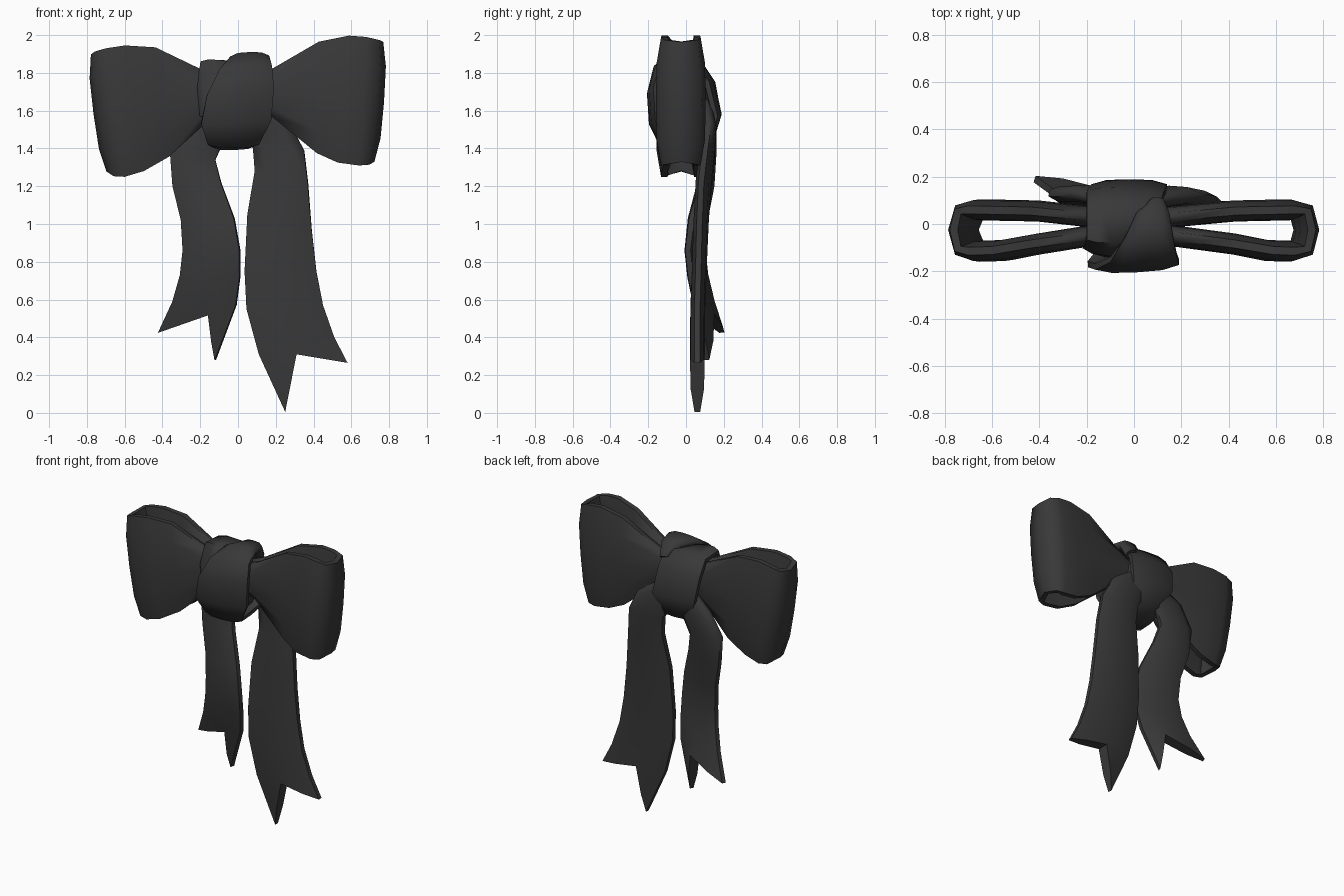
import bpy, bmesh
from mathutils import Vector

mat = bpy.data.materials.new("dark_fabric")
mat.diffuse_color = (0.04, 0.04, 0.04, 1)


def finish(obj):
    obj.data.materials.append(mat)
    bpy.ops.object.select_all(action='DESELECT')
    obj.select_set(True)
    bpy.context.view_layer.objects.active = obj
    bpy.ops.object.shade_smooth_by_angle(angle=1.15)


def ribbon(name, stations, t, notch=None):
    """Thick padded strip; each station is its two edge points (a, b).
    notch pulls the middle of the last station up into a forked end."""
    st = [(Vector(a), Vector(b)) for a, b in stations]
    mids = [(a + b) / 2 for a, b in st]
    bm = bmesh.new()
    rings = []
    last = len(st) - 1
    for i, (a, b) in enumerate(st):
        tangent = mids[min(i + 1, last)] - mids[max(i - 1, 0)]
        n = tangent.cross(b - a).normalized()
        m = Vector(notch) if notch and i == last else mids[i]
        line = [(a, .4), (a.lerp(m, .4), .95), (m, 1.05), (b.lerp(m, .4), .95), (b, .4)]
        pts = [p + n * t / 2 * k for p, k in line]
        pts += [p - n * t / 2 * k for p, k in reversed(line)]
        rings.append([bm.verts.new(p) for p in pts])
    for r, s in zip(rings, rings[1:]):
        for j in range(10):
            k = (j + 1) % 10
            bm.faces.new((r[j], r[k], s[k], s[j]))
    for r in (rings[0], rings[-1]):
        for j in range(4):
            bm.faces.new((r[j], r[j + 1], r[8 - j], r[9 - j]))
    bmesh.ops.recalc_face_normals(bm, faces=bm.faces)
    me = bpy.data.meshes.new(name)
    bm.to_mesh(me)
    bm.free()
    obj = bpy.data.objects.new(name, me)
    bpy.context.collection.objects.link(obj)
    finish(obj)


# Bow loops: top x,z and bottom x,z along the ribbon, out in front and back behind
DEPTH = [(-.03, .02), (-.052, .032), (-.085, .055), (-.112, .058), (-.115, .06), (-.105, .053)]


def bow_loop(name, rows, tip):
    def side(k):
        return [((xt, d[k], zt), (xb, d[k], zb))
                for (xt, zt, xb, zb), d in zip(rows, DEPTH)]
    xt, zt, xb, zb = tip
    ribbon(name, side(0) + [((xt, -.025, zt), (xb, -.025, zb))] + side(1)[::-1], .085)


bow_loop("right_loop", [(.05, 1.77, .05, 1.6), (.18, 1.82, .18, 1.57), (.43, 1.965, .42, 1.375),
                        (.59, 1.997, .53, 1.325), (.68, 1.99, .64, 1.31), (.735, 1.975, .68, 1.315)],
         (.752, 1.965, .705, 1.33))
bow_loop("left_loop", [(-.05, 1.77, -.05, 1.6), (-.2, 1.82, -.2, 1.51), (-.44, 1.935, -.37, 1.355),
                       (-.60, 1.945, -.50, 1.28), (-.70, 1.93, -.60, 1.25), (-.745, 1.915, -.645, 1.255)],
         (-.762, 1.90, -.68, 1.28))

# Tails with forked ends
ribbon("left_tail", [
    ((-.12, .10, 1.64), (.02, .10, 1.5)),
    ((-.27, .13, 1.53), (-.08, .12, 1.43)),
    ((-.36, .13, 1.38), (-.12, .115, 1.34)),
    ((-.345, .125, 1.2), (-.09, .085, 1.22)),
    ((-.30, .095, 1.02), (-.02, .03, 1.03)),
    ((-.29, .085, .86), (.01, .01, .86)),
    ((-.305, .1, .73), (.01, .025, .72)),
    ((-.345, .135, .59), (-.01, .055, .57)),
    ((-.42, .19, .425), (-.12, .11, .28))], .072, (-.148, .115, .52))
ribbon("right_tail", [
    ((-.02, .10, 1.55), (.10, .10, 1.66)),
    ((.03, .125, 1.48), (.27, .12, 1.54)),
    ((.08, .125, 1.40), (.35, .10, 1.39)),
    ((.09, .115, 1.28), (.37, .08, 1.22)),
    ((.05, .09, 1.05), (.39, .07, .97)),
    ((.035, .075, .75), (.415, .065, .75)),
    ((.045, .065, .55), (.45, .06, .57)),
    ((.11, .06, .31), (.51, .06, .40)),
    ((.25, .06, .005), (.58, .06, .265))], .075, (.31, .06, .31))

# Knot: one band spiralling around the centre
ribbon("knot_band", [
    ((-.20, -.09, 1.57), (-.04, -.12, 1.55)),
    ((-.215, -.09, 1.72), (-.02, -.11, 1.75)),
    ((-.20, -.06, 1.85), (.0, -.06, 1.83)),
    ((-.20, .07, 1.84), (.11, .05, 1.83)),
    ((-.20, .13, 1.74), (.12, .11, 1.75)),
    ((-.18, .155, 1.59), (.14, .155, 1.57)),
    ((-.13, .12, 1.46), (.11, .12, 1.46)),
    ((-.14, .0, 1.42), (.10, .0, 1.43)),
    ((-.16, -.12, 1.43), (.11, -.11, 1.43)),
    ((-.195, -.17, 1.53), (.175, -.15, 1.55)),
    ((-.165, -.18, 1.68), (.19, -.16, 1.72)),
    ((-.10, -.15, 1.81), (.18, -.13, 1.83)),
    ((-.04, -.06, 1.875), (.165, -.05, 1.88)),
    ((.01, .04, 1.87), (.15, .04, 1.87)),
    ((.06, .09, 1.80), (.13, .08, 1.78))], .065)

# Core filling the knot
bpy.ops.mesh.primitive_uv_sphere_add(segments=12, ring_count=8, location=(-.01, -.01, 1.64))
core = bpy.context.object
core.name = "knot_core"
core.scale = (.165, .13, .2)
finish(core)
